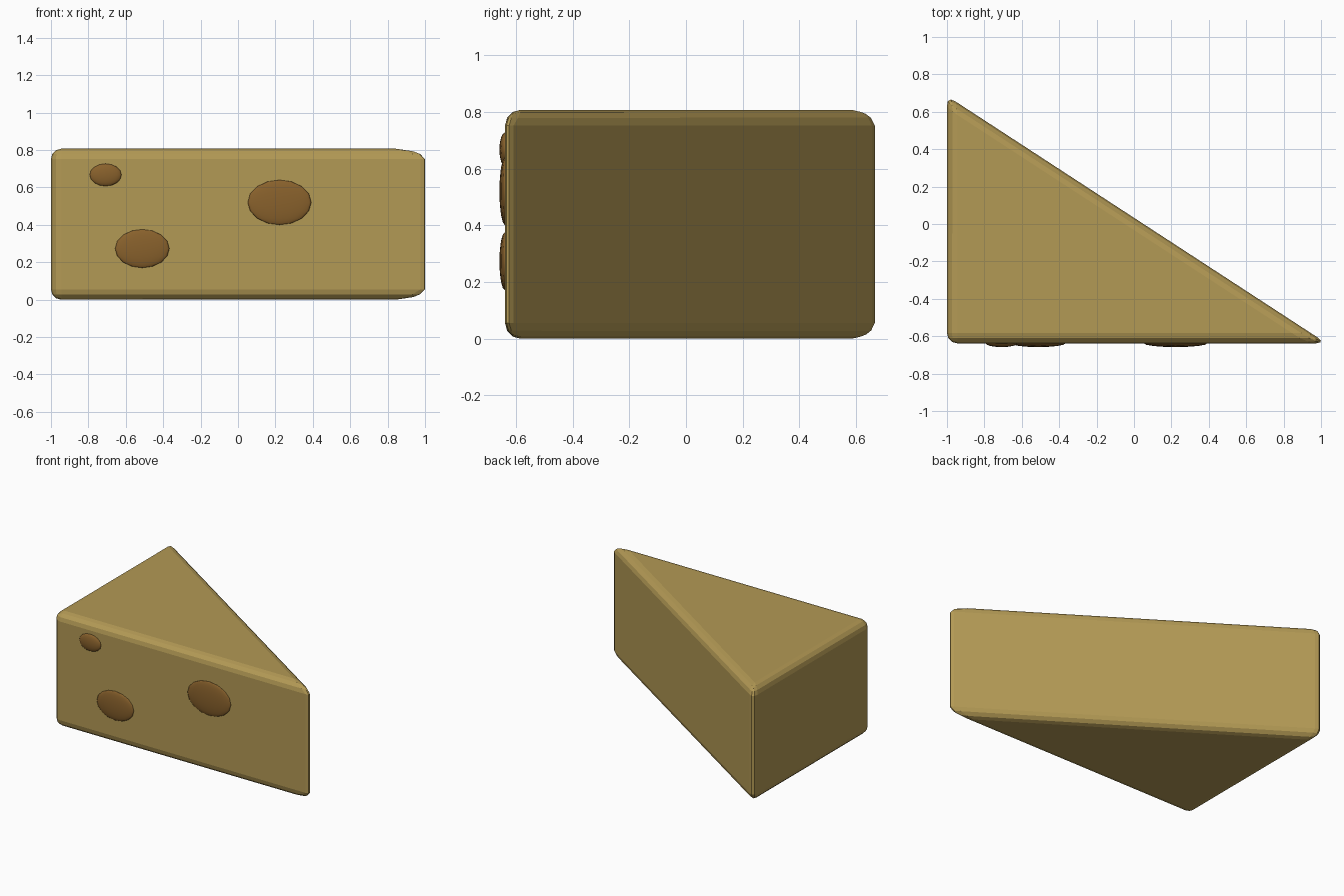
import bpy, bmesh
from math import radians

if "Cube" in bpy.data.objects:
    bpy.data.objects.remove(bpy.data.objects["Cube"])


def material(name, color):
    m = bpy.data.materials.new(name)
    m.diffuse_color = (*color, 1)
    m.use_nodes = True
    m.node_tree.nodes["Principled BSDF"].inputs["Base Color"].default_value = m.diffuse_color
    return m


rind = material("cheese_yellow", (0.45, 0.32, 0.09))
dark = material("hole_brown", (0.25, 0.12, 0.025))

# Wedge: triangular prism with rounded edges
HEIGHT = 0.807
profile = [(-1, -0.638), (1.03, -0.638), (-1, 0.685)]
bm = bmesh.new()
base = bm.faces.new([bm.verts.new((x, y, 0)) for x, y in profile])
top = bmesh.ops.extrude_face_region(bm, geom=[base])["geom"]
bmesh.ops.translate(bm, vec=(0, 0, HEIGHT),
                    verts=[v for v in top if isinstance(v, bmesh.types.BMVert)])
bmesh.ops.recalc_face_normals(bm, faces=bm.faces)
mesh = bpy.data.meshes.new("cheese_wedge")
bm.to_mesh(mesh)
bm.free()
wedge = bpy.data.objects.new("cheese_wedge", mesh)
bpy.context.collection.objects.link(wedge)
mesh.materials.append(rind)
bevel = wedge.modifiers.new("rounded_edges", "BEVEL")
bevel.width = 0.055
bevel.segments = 3
bevel.limit_method = "NONE"

# Holes: flattened ovals set into the front face
holes = [(0.222, 0.52, 0.17, 0.12), (-0.512, 0.273, 0.145, 0.103), (-0.708, 0.667, 0.085, 0.06)]
for i, (x, z, rx, rz) in enumerate(holes, 1):
    bpy.ops.mesh.primitive_uv_sphere_add(segments=16, ring_count=8, radius=1,
                                         location=(x, -0.638, z))
    hole = bpy.context.object
    hole.name = f"cheese_hole_{i}"
    hole.scale = (rx, 0.02, rz)
    hole.data.materials.append(dark)
    bpy.ops.object.shade_smooth_by_angle(angle=radians(40))
